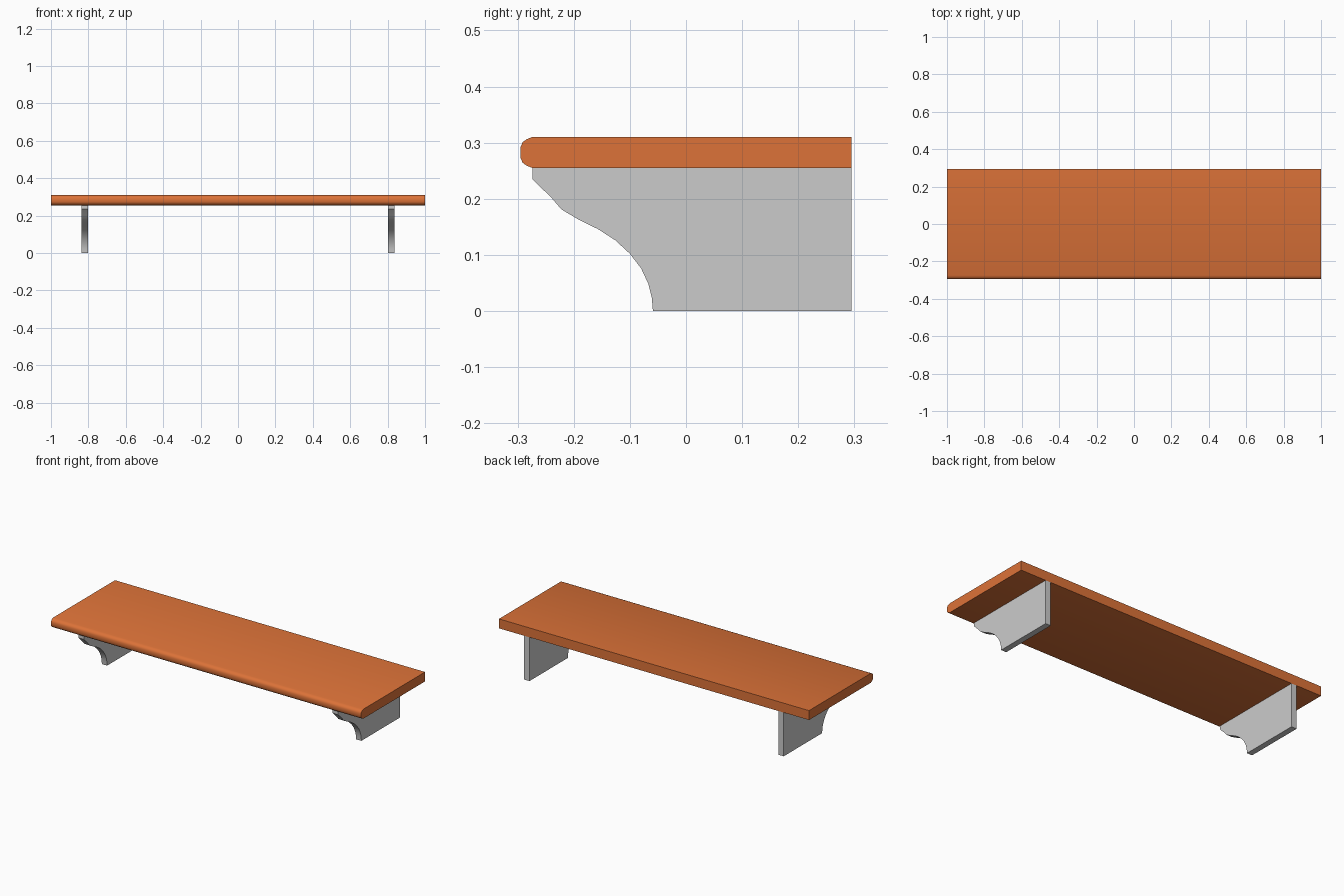
import bpy, bmesh, math

if "Cube" in bpy.data.objects:
    bpy.data.objects.remove(bpy.data.objects["Cube"])


def extrude_profile(name, profile, x0, x1, color=None):
    """Extrude a closed (y, z) outline along x."""
    bm = bmesh.new()
    face = bm.faces.new([bm.verts.new((x0, y, z)) for y, z in profile])
    ext = bmesh.ops.extrude_face_region(bm, geom=[face])
    moved = [v for v in ext["geom"] if isinstance(v, bmesh.types.BMVert)]
    bmesh.ops.translate(bm, verts=moved, vec=(x1 - x0, 0, 0))
    bmesh.ops.recalc_face_normals(bm, faces=bm.faces)
    mesh = bpy.data.meshes.new(name)
    bm.to_mesh(mesh)
    bm.free()
    obj = bpy.data.objects.new(name, mesh)
    bpy.context.collection.objects.link(obj)
    if color:
        mat = bpy.data.materials.new(name + "_paint")
        mat.diffuse_color = color
        mesh.materials.append(mat)
    bpy.ops.object.select_all(action='DESELECT')
    obj.select_set(True)
    bpy.context.view_layer.objects.active = obj
    bpy.ops.object.shade_smooth_by_angle(angle=math.radians(40))
    return obj


BACK, UNDER, TOP = 0.295, 0.255, 0.31

# Shelf board with a rounded front nose
nose = [(-0.274, UNDER), (-0.284, 0.259), (-0.291, 0.264), (-0.295, 0.273),
        (-0.295, 0.292), (-0.291, 0.301), (-0.284, 0.306), (-0.274, TOP)]
extrude_profile("shelf_board", nose + [(BACK, TOP), (BACK, UNDER)],
                -1, 1, (0.85, 0.45, 0.22, 1)).data.materials[0].diffuse_color = (0.72, 0.17, 0.04, 1)

# Two brackets with a scrolled front edge
scroll = [(-0.274, UNDER), (-0.274, 0.235), (-0.240, 0.202), (-0.222, 0.181),
          (-0.190, 0.162), (-0.157, 0.146), (-0.126, 0.126), (-0.100, 0.102),
          (-0.080, 0.076), (-0.067, 0.048), (-0.061, 0.024), (-0.059, 0)]
for side, x in (("left", -0.82), ("right", 0.82)):
    extrude_profile(side + "_bracket", scroll + [(BACK, 0), (BACK, UNDER)],
                    x - 0.017, x + 0.017)

for m in bpy.data.materials:
    if m.users and not m.is_grease_pencil:
        m.use_nodes = True
        m.node_tree.nodes["Principled BSDF"].inputs["Base Color"].default_value = m.diffuse_color
